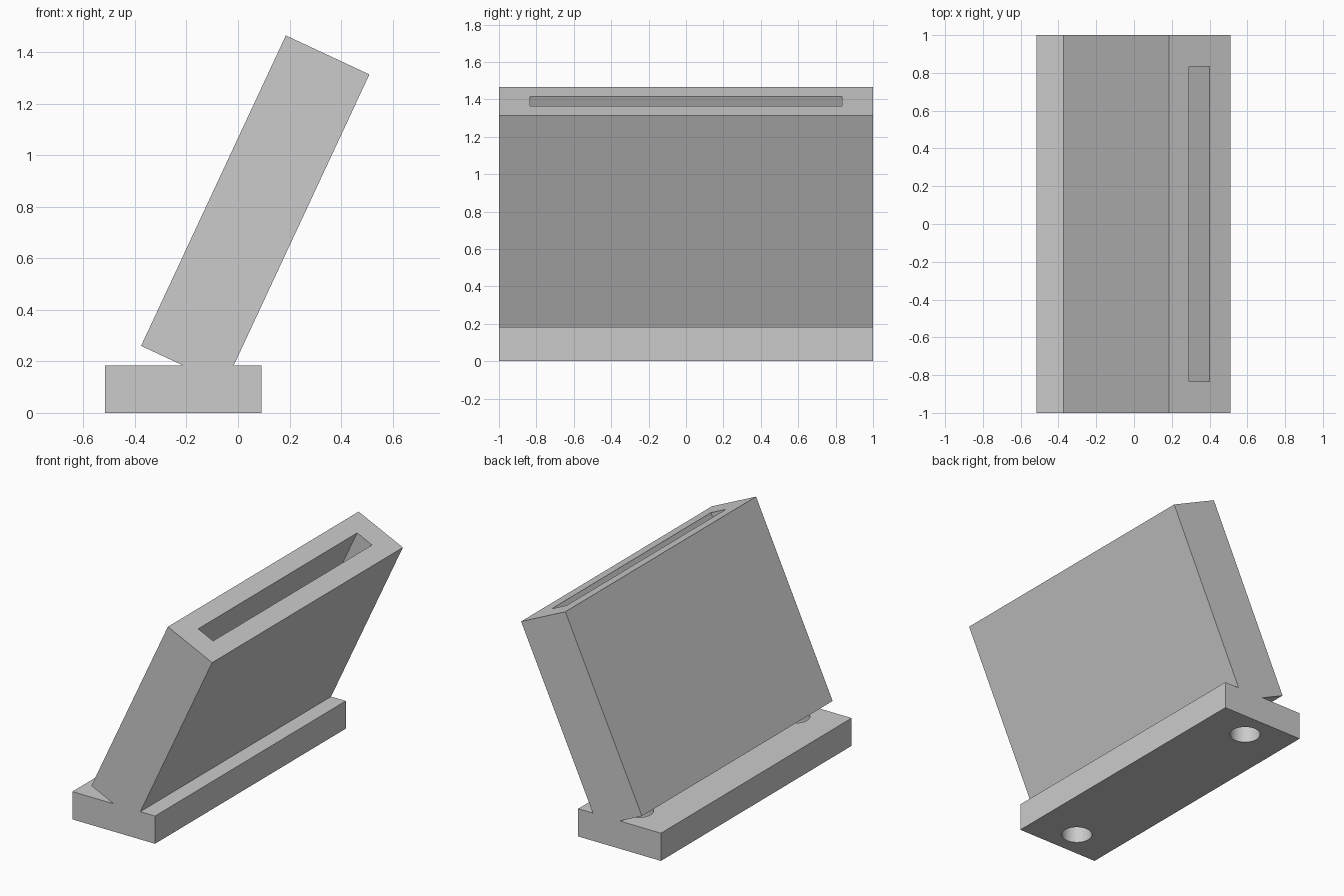
import bpy
import math
from mathutils import Matrix, Vector

if "Cube" in bpy.data.objects:
    bpy.data.objects.remove(bpy.data.objects["Cube"], do_unlink=True)

grey = bpy.data.materials.new("plain grey")
grey.use_nodes = True
grey.diffuse_color = (0.6, 0.6, 0.6, 1)
grey.node_tree.nodes["Principled BSDF"].inputs["Base Color"].default_value = (0.6, 0.6, 0.6, 1)

TILT = math.radians(25)
BASE_HEIGHT = 0.184


def box(name, size, matrix):
    """Box of the given size, placed by a matrix."""
    bpy.ops.mesh.primitive_cube_add(size=1)
    ob = bpy.context.object
    ob.name = name
    ob.data.transform(matrix @ Matrix.Diagonal((*size, 1)))
    ob.data.materials.append(grey)
    return ob


def combine(target, other, operation):
    """Boolean modifier with a hidden helper."""
    mod = target.modifiers.new(other.name, "BOOLEAN")
    mod.operation = operation
    mod.solver = "EXACT"
    mod.object = other
    other.hide_render = True
    other.hide_set(True)


# Flat foot
foot = box("foot", (0.607, 2, BASE_HEIGHT),
           Matrix.Translation((-0.2125, 0, BASE_HEIGHT / 2)))

# Two screw holes through the foot
for side, y in (("front", -0.82), ("back", 0.82)):
    bpy.ops.mesh.primitive_cylinder_add(
        vertices=48, radius=0.095, depth=0.5, location=(-0.22, y, 0.1))
    hole = bpy.context.object
    hole.name = side + "_screw_hole_cutter"
    hole.data.materials.append(grey)
    combine(foot, hole, "DIFFERENCE")

# Leaning holder, placed from the middle of its top face
top_middle = Vector((0.348, 0, 1.39))
lean = Matrix.Translation(top_middle) @ Matrix.Rotation(TILT, 4, "Y")
length = 1.33
holder = box("leaning_holder", (0.358, 2, length),
             lean @ Matrix.Translation((0, 0, -length / 2)))

# Deep slot in the top of the holder
slot = box("slot_cutter", (0.121, 1.667, 2.2),
           lean @ Matrix.Translation((-0.002, 0, 0)))

# Join the holder to the foot, then cut the slot
combine(foot, holder, "UNION")
combine(foot, slot, "DIFFERENCE")

# Apply the cuts, keeping one solid stand
bpy.ops.object.select_all(action="DESELECT")
foot.select_set(True)
bpy.context.view_layer.objects.active = foot
for mod in list(foot.modifiers):
    helper = mod.object
    bpy.ops.object.modifier_apply(modifier=mod.name)
    bpy.data.objects.remove(helper, do_unlink=True)
foot.name = "leaning_slot_stand"
bpy.ops.object.shade_smooth_by_angle(angle=math.radians(30))
